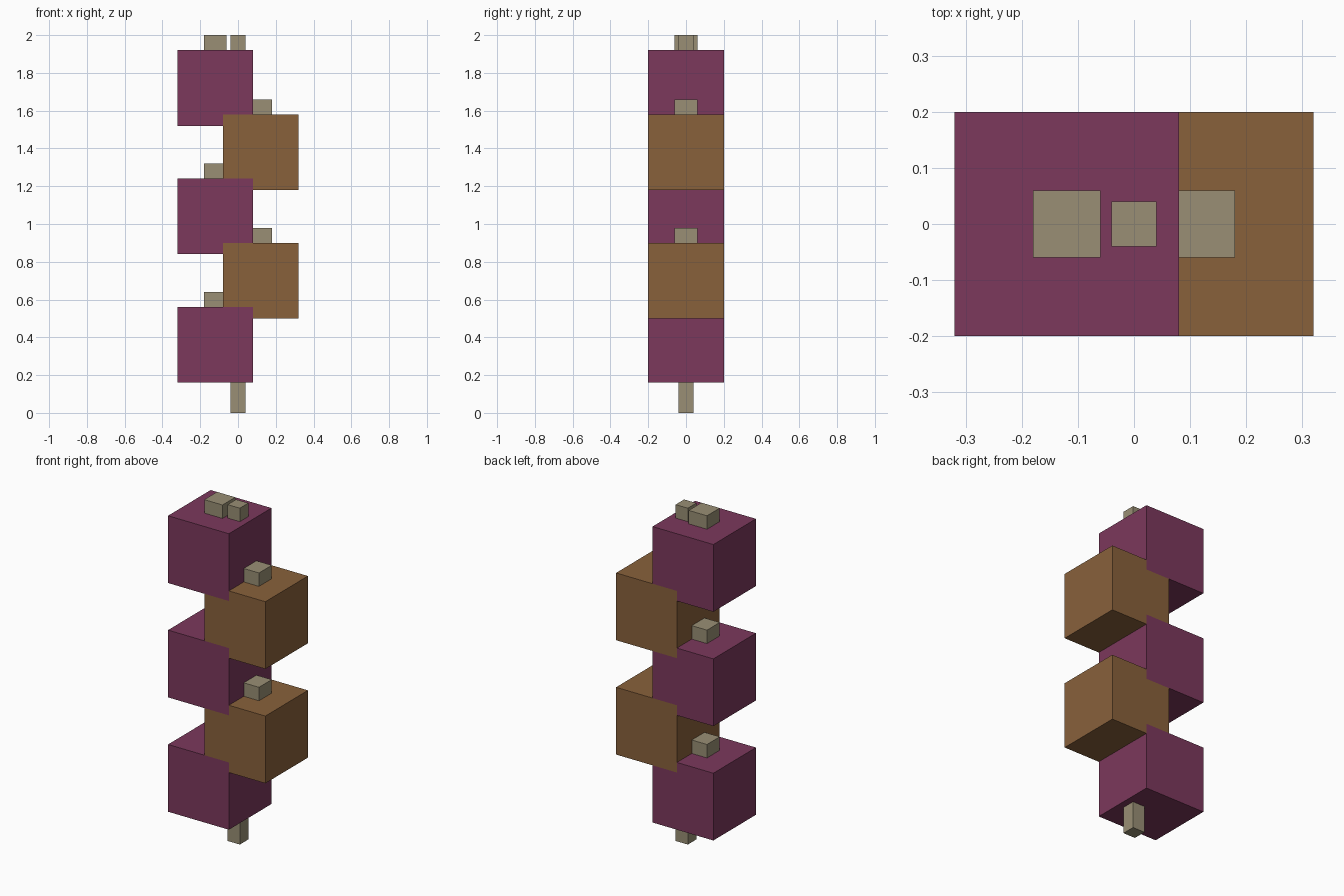
import bpy

if "Cube" in bpy.data.objects:
    bpy.data.objects.remove(bpy.data.objects["Cube"])


def material(name, rgb):
    mat = bpy.data.materials.new(name)
    mat.diffuse_color = (*rgb, 1.0)
    mat.use_nodes = True
    mat.node_tree.nodes["Principled BSDF"].inputs["Base Color"].default_value = mat.diffuse_color
    return mat


PURPLE = material("purple", (0.20, 0.04, 0.107))
BROWN = material("brown", (0.25, 0.12, 0.044))
STONE = material("stone", (0.32, 0.275, 0.178))


def box(name, x, width, z_bottom, z_top, mat):
    """Square-footprint box centred on y = 0."""
    height = z_top - z_bottom
    bpy.ops.mesh.primitive_cube_add(size=1, location=(x, 0, z_bottom + height / 2))
    obj = bpy.context.object
    obj.name = name
    obj.scale = (width, width, height)
    bpy.ops.object.transform_apply(location=False, rotation=False, scale=True)
    obj.data.materials.append(mat)
    return obj


# Central pole running through the stack
box("pole", 0, 0.08, 0, 2, STONE)

# Staggered cubes alternating left and right, each with a knob on top
for i in range(5):
    side = -1 if i % 2 == 0 else 1
    bottom = 0.16 + 0.34 * i
    top = bottom + 0.40
    box(f"block_{i + 1}", 0.12 * side, 0.40, bottom, top, PURPLE if side < 0 else BROWN)
    box(f"knob_{i + 1}", 0.12 * side, 0.12, top, top + 0.08, STONE)
